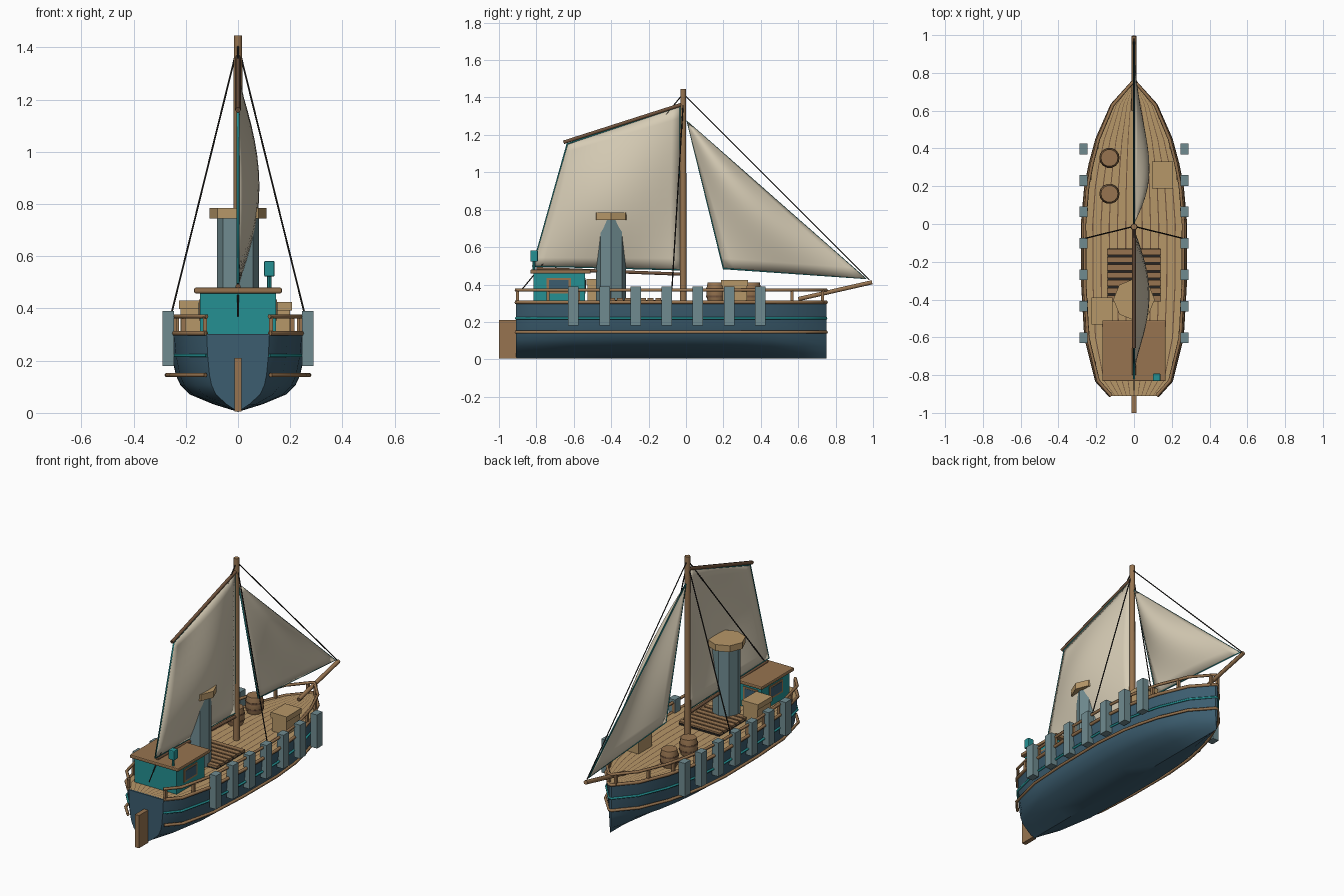
import bpy, bmesh, math
from mathutils import Vector

if "Cube" in bpy.data.objects:
    bpy.data.objects.remove(bpy.data.objects["Cube"])


def mat(name, rgb):
    m = bpy.data.materials.new(name)
    m.diffuse_color = (*rgb, 1)
    m.use_nodes = True
    m.node_tree.nodes["Principled BSDF"].inputs["Base Color"].default_value = m.diffuse_color
    return m


BLUE = mat("hull blue", (0.045, 0.11, 0.16))
TEAL = mat("teal paint", (0.018, 0.28, 0.29))
WOOD = mat("brown wood", (0.31, 0.175, 0.08))
DARK = mat("dark wood", (0.16, 0.085, 0.045))
TAN = mat("deck tan", (0.47, 0.31, 0.14))
GREY = mat("blue grey", (0.16, 0.26, 0.28))
SAIL = mat("sail canvas", (0.67, 0.60, 0.46))
ROPE = mat("dark rope", (0.02, 0.018, 0.016))

# Half-width of the ship at each length station, stern to bow
OUTLINE = [(-.91, .12), (-.83, .19), (-.6, .245), (-.33, .26), (0, .262),
           (.2, .245), (.32, .222), (.45, .188), (.63, .112), (.75, .008)]


def half_width(y):
    for (y0, w0), (y1, w1) in zip(OUTLINE, OUTLINE[1:]):
        if y <= y1:
            return w0 + (w1 - w0) * (y - y0) / (y1 - y0)
    return OUTLINE[-1][1]


def mesh_object(name, verts, faces, mats, index=None, smooth=None):
    me = bpy.data.meshes.new(name)
    me.from_pydata(verts, [], faces)
    ob = bpy.data.objects.new(name, me)
    bpy.context.collection.objects.link(ob)
    for m in mats:
        me.materials.append(m)
    bm = bmesh.new()
    bm.from_mesh(me)
    bmesh.ops.recalc_face_normals(bm, faces=bm.faces)
    bm.to_mesh(me)
    bm.free()
    if index:
        for p, i in zip(me.polygons, index):
            p.material_index = i
    if smooth:
        bpy.ops.object.select_all(action='DESELECT')
        bpy.context.view_layer.objects.active = ob
        ob.select_set(True)
        bpy.ops.object.shade_smooth_by_angle(angle=math.radians(smooth))
    return ob


def box(name, x, y, z, m, bevel=0):
    verts = [(a, b, c) for a in x for b in y for c in z]
    faces = [(0, 1, 3, 2), (4, 6, 7, 5), (0, 4, 5, 1),
             (2, 3, 7, 6), (0, 2, 6, 4), (1, 5, 7, 3)]
    ob = mesh_object(name, verts, faces, [m])
    if bevel:
        mod = ob.modifiers.new("bevel", 'BEVEL')
        mod.width = bevel
        mod.segments = 2
    return ob


def lathe(name, x, y, profile, n, m, smooth=None):
    verts = [(x + r * math.cos(2 * math.pi * i / n), y + r * math.sin(2 * math.pi * i / n), z)
             for r, z in profile for i in range(n)]
    faces = [(k * n + i, k * n + (i + 1) % n, (k + 1) * n + (i + 1) % n, (k + 1) * n + i)
             for k in range(len(profile) - 1) for i in range(n)]
    faces += [tuple(range(n)), tuple(range(len(verts) - n, len(verts)))]
    return mesh_object(name, verts, faces, [m], smooth=smooth)


def tube(name, pts, r, m, cyclic=False):
    cu = bpy.data.curves.new(name, 'CURVE')
    cu.dimensions = '3D'
    cu.bevel_depth = r
    cu.bevel_resolution = 1
    cu.use_fill_caps = True
    sp = cu.splines.new('POLY')
    sp.points.add(len(pts) - 1)
    for p, co in zip(sp.points, pts):
        p.co = (*co, 1)
    sp.use_cyclic_u = cyclic
    cu.materials.append(m)
    ob = bpy.data.objects.new(name, cu)
    bpy.context.collection.objects.link(ob)
    return ob


# Hull: one V-bottomed section scaled along the outline
SECTION = [(1, .302), (.97, .22), (.91, .145), (.84, .105), (.7, .07), (.36, .033)]
ring = [(f, z) for f, z in SECTION] + [(0, .004)] + [(-f, z) for f, z in reversed(SECTION)]
n = len(ring)
verts = [(f * w, y, z) for y, w in OUTLINE for f, z in ring]
faces = [(k * n + i, k * n + i + 1, (k + 1) * n + i + 1, (k + 1) * n + i)
         for k in range(len(OUTLINE) - 1) for i in range(n - 1)]
faces += [tuple(range(n)), tuple(range(len(verts) - n, len(verts)))]
faces += [(k * n, (k + 1) * n, (k + 2) * n - 1, (k + 1) * n - 1) for k in range(len(OUTLINE) - 1)]
mesh_object("hull", verts, faces, [BLUE], smooth=35)

# Deck: planks with narrow dark seams between them
cuts = [-1.0]
for i in range(1, 12):
    cuts += [-1 + i / 6 - .011, -1 + i / 6 + .011]
cuts.append(1.0)
n = len(cuts)
verts = [(f * w, y, .307) for y, w in OUTLINE for f in cuts]
faces, idx = [], []
for k in range(len(OUTLINE) - 1):
    for i in range(n - 1):
        faces.append((k * n + i, k * n + i + 1, (k + 1) * n + i + 1, (k + 1) * n + i))
        idx.append(i % 2)
mesh_object("deck", verts, faces, [TAN, DARK], idx)


# Long strips running from the stern around the bow
def strip(name, scale, z, r, m):
    side = [(w * scale, y, z) for y, w in OUTLINE]
    tube(name, side + [(-x, y, z) for x, y, z in reversed(side)], r, m)


strip("gunwale", 1.02, .305, .010, WOOD)
strip("hand_rail", 1.0, .37, .009, WOOD)
strip("wale", 1.04, .145, .009, WOOD)
strip("paint_line", 1.0, .22, .007, TEAL)

# Rail posts and hanging fenders on both sides
for s in (-1, 1):
    for i in range(11):
        y = -.9 + i * .163
        x = s * half_width(y) * .985
        box("rail_post", (x - .008, x + .008), (y - .008, y + .008), (.30, .37), WOOD)
    for i in range(7):
        y = -.602 + i * .1665
        box("fender", (s * .245, s * .289), (y - .028, y + .028), (.18, .39), GREY)

# Rudder
box("rudder", (-.014, .014), (-1.0, -.905), (.005, .21), WOOD)

# Cabin with framed windows and roof
box("cabin", (-.145, .145), (-.815, -.54), (.30, .46), TEAL)
box("cabin_roof", (-.168, .168), (-.832, -.51), (.458, .48), WOOD, .006)
for s in (-1, 1):
    box("side_window_frame", (s * .143, s * .149), (-.745, -.615), (.353, .435), WOOD)
    box("side_window", (s * .144, s * .151), (-.733, -.627), (.365, .423), BLUE)
    box("fore_window_frame", (s * .02, s * .12), (-.542, -.536), (.353, .435), WOOD)
    box("fore_window", (s * .03, s * .11), (-.542, -.534), (.363, .425), BLUE)
lathe("vent_stem", .12, -.812, [(.008, .475), (.008, .53)], 8, TEAL)
box("vent_head", (.1, .14), (-.832, -.792), (.522, .582), TEAL, .005)

# Funnel with octagonal cap
lathe("funnel", 0, -.4, [(.08, .30), (.08, .75)], 8, GREY)
lathe("funnel_cap", 0, -.4, [(.11, .745), (.11, .785)], 8, TAN)

# Slatted cargo hatch
box("hatch_base", (-.14, .14), (-.41, -.13), (.30, .318), ROPE)
for i in range(7):
    y = -.41 + i * .041
    box("hatch_slat", (-.142, .142), (y, y + .031), (.315, .328), WOOD)

# Crates with lids and battens
for x, y, h in ((.15, .26, .425), (-.17, -.46, .43)):
    a, b = .05, .066
    box("crate", (x - a, x + a), (y - b, y + b), (.305, h - .03), TAN)
    box("crate_lid", (x - a - .006, x + a + .006), (y - b - .006, y + b + .006), (h - .032, h), TAN)

# Barrels with hoops
for y in (.35, .16):
    lathe("barrel", -.13, y, [(.043, .305), (.052, .335), (.053, .375), (.045, .412)], 14, WOOD, 30)
    for z in (.335, .375):
        lathe("barrel_hoop", -.13, y, [(.054, z - .005), (.054, z + .005)], 14, DARK)

# Mast and spars
MY = -.015
lathe("mast", 0, MY, [(.019, .30), (.016, 1.445)], 10, WOOD, 40)
tube("gaff", [(0, MY, 1.365), (0, -.655, 1.16)], .011, DARK)
tube("boom", [(0, MY, .455), (0, -.80, .485)], .010, DARK)
tube("bowsprit", [(0, .6, .322), (0, .995, .412)], .013, WOOD)


# Sails: billowed sheets with a teal edge rope
def sail(name, a, b, c, d, bulge, n=14):
    a, b, c, d = map(Vector, (a, b, c, d))
    verts = []
    for j in range(n + 1):
        for i in range(n + 1):
            u, v = i / n, j / n
            p = a.lerp(b, u).lerp(d.lerp(c, u), v)
            p.x += bulge * math.sin(math.pi * u) * math.sin(math.pi * v)
            verts.append(p)
    q = n + 1
    faces = [(j * q + i, j * q + i + 1, (j + 1) * q + i + 1, (j + 1) * q + i)
             for j in range(n) for i in range(n)]
    ob = mesh_object(name, verts, faces, [SAIL], smooth=50)
    bm = bmesh.new()
    bm.from_mesh(ob.data)
    bmesh.ops.remove_doubles(bm, verts=bm.verts, dist=1e-4)
    bm.to_mesh(ob.data)
    bm.free()
    mod = ob.modifiers.new("thickness", 'SOLIDIFY')
    mod.thickness = .004
    mod.offset = 0
    edge = [a, b, c] + ([d] if (d - a).length > .01 else [])
    tube(name + "_edge", edge, .005, TEAL, True)


sail("main_sail", (0, -.03, .478), (0, -.82, .498), (0, -.635, 1.152), (0, -.032, 1.352), .08)
sail("jib_sail", (0, .004, 1.275), (0, .2, .485), (0, .965, .43), (0, .004, 1.275), .08)

# Standing rigging
tube("forestay", [(0, MY, 1.42), (0, .98, .425)], .0035, ROPE)
tube("backstay", [(0, MY, 1.42), (0, -.88, .37)], .0035, ROPE)
for s in (-1, 1):
    tube("shroud", [(s * .01, MY, 1.37), (s * .255, -.075, .38)], .0035, ROPE)
